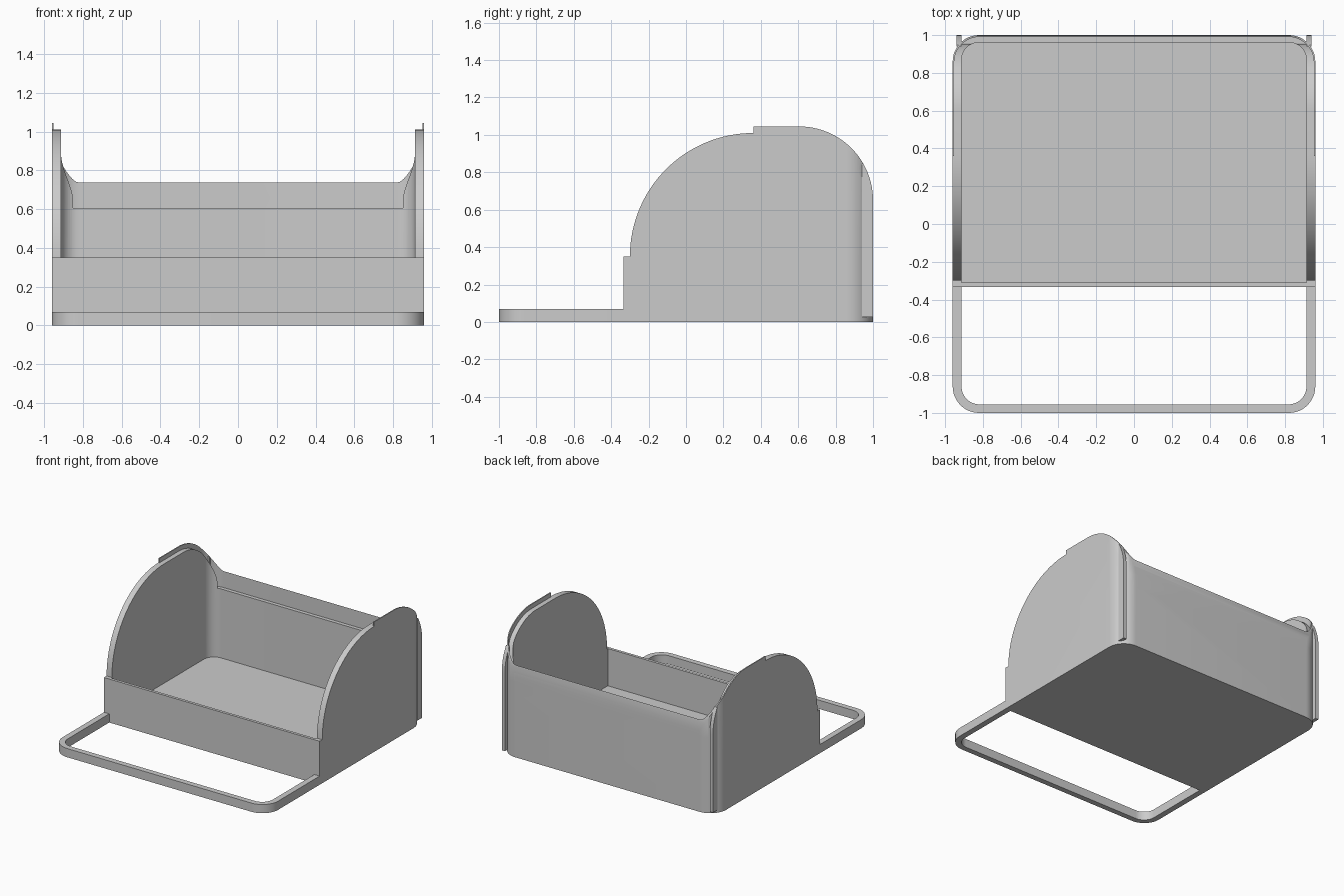
import bpy, bmesh, math

if "Cube" in bpy.data.objects:
    bpy.data.objects.remove(bpy.data.objects["Cube"])

grey = bpy.data.materials.new("plain grey")
grey.diffuse_color = (0.6, 0.6, 0.6, 1)
grey.use_nodes = True
grey.node_tree.nodes["Principled BSDF"].inputs["Base Color"].default_value = grey.diffuse_color


def prism(name, pts, axis, lo, hi):
    """Extrude a closed outline: axis 'z' uses (x, y) points, axis 'x' uses (y, z)."""
    bm = bmesh.new()
    place = (lambda p, t: (p[0], p[1], t)) if axis == 'z' else (lambda p, t: (t, p[0], p[1]))
    a = [bm.verts.new(place(p, lo)) for p in pts]
    b = [bm.verts.new(place(p, hi)) for p in pts]
    n = len(pts)
    bm.faces.new(a[::-1])
    bm.faces.new(b)
    for i in range(n):
        bm.faces.new((a[i], a[(i + 1) % n], b[(i + 1) % n], b[i]))
    bmesh.ops.recalc_face_normals(bm, faces=bm.faces)
    me = bpy.data.meshes.new(name)
    bm.to_mesh(me)
    bm.free()
    me.materials.append(grey)
    ob = bpy.data.objects.new(name, me)
    bpy.context.collection.objects.link(ob)
    return ob


def boolean(ob, tool, op):
    """Apply a boolean and remove the tool object."""
    m = ob.modifiers.new("cut", 'BOOLEAN')
    m.operation, m.object, m.solver = op, tool, 'EXACT'
    bpy.context.view_layer.objects.active = ob
    bpy.ops.object.modifier_apply(modifier=m.name)
    bpy.data.objects.remove(tool, do_unlink=True)


def arc(cx, cy, rx, ry, a0, a1, n=12):
    return [(cx + rx * math.cos(math.radians(a0 + (a1 - a0) * i / n)),
             cy + ry * math.sin(math.radians(a0 + (a1 - a0) * i / n))) for i in range(n + 1)]


def u_plan(w, y_open, y_end, r):
    """U outline: square at y_open, rounded corners at y_end."""
    s = 1 if y_end > y_open else -1
    cy = y_end - s * r
    return ([(w, y_open)] + arc(w - r, cy, r, s * r, 0, 90)
            + arc(r - w, cy, r, s * r, 90, 180) + [(-w, y_open)])


W, FRONT, BACK = 0.96, -0.333, 1.0

# Side profiles of the walls and of the taller outer lip
wall_profile = ([(FRONT, 0), (FRONT, 0.35), (-0.30, 0.35)]
                + arc(0.36, 0.35, 0.66, 0.66, 180, 90, 32)[1:]
                + arc(0.605, 0.65, 0.35, 0.36, 90, 0, 24)
                + [(0.955, 0.605), (1.1, 0.605), (1.1, 0)])
lip_profile = ([(0.36, 0.5), (0.36, 1.045)]
               + arc(0.605, 0.65, 0.395, 0.395, 90, 0, 24) + [(1.0, 0.5)])

# Tray body: rounded box trimmed to the side profile and hollowed out
body = prism("tray_body", u_plan(W, FRONT, BACK, 0.14), 'z', 0, 1.2)
boolean(body, prism("profile_tool", wall_profile, 'x', -1.2, 1.2), 'INTERSECT')
boolean(body, prism("hollow_tool", u_plan(0.913, -0.31, 0.96, 0.09), 'z', 0.05, 1.3), 'DIFFERENCE')

# Thin lip that rises along the outside of the rear half
lip = prism("outer_lip", u_plan(W, 0.2, BACK, 0.14), 'z', 0.4, 1.2)
boolean(lip, prism("lip_hollow_tool", u_plan(W - 0.008, 0.1, BACK - 0.01, 0.132), 'z', 0.3, 1.3), 'DIFFERENCE')
boolean(lip, prism("lip_profile_tool", lip_profile, 'x', -1.2, 1.2), 'INTERSECT')
boolean(body, lip, 'UNION')

# Upright ribs on the two rear corners
rib_profile = [(0.94, 0.025), (0.94, 0.85)] + [
    p for p in arc(0.605, 0.65, 0.395, 0.395, 90, 0, 24) if p[0] > 0.945] + [(1.0, 0.025)]
ribs = [prism("rear_rib_" + n, rib_profile, 'x', min(a, b), max(a, b))
        for n, a, b in (("right", 0.912, 0.94), ("left", -0.912, -0.94))]

# Flat loop frame reaching forward from the tray
loop = u_plan(W, FRONT, -1.0, 0.14) + u_plan(0.913, FRONT, -0.955, 0.095)[::-1]
frame = prism("front_loop_frame", loop, 'z', 0, 0.07)

# Smooth curves, sharp edges
bpy.ops.object.select_all(action='DESELECT')
for ob in [body, frame] + ribs:
    ob.select_set(True)
bpy.context.view_layer.objects.active = body
bpy.ops.object.shade_smooth_by_angle(angle=math.radians(30))
